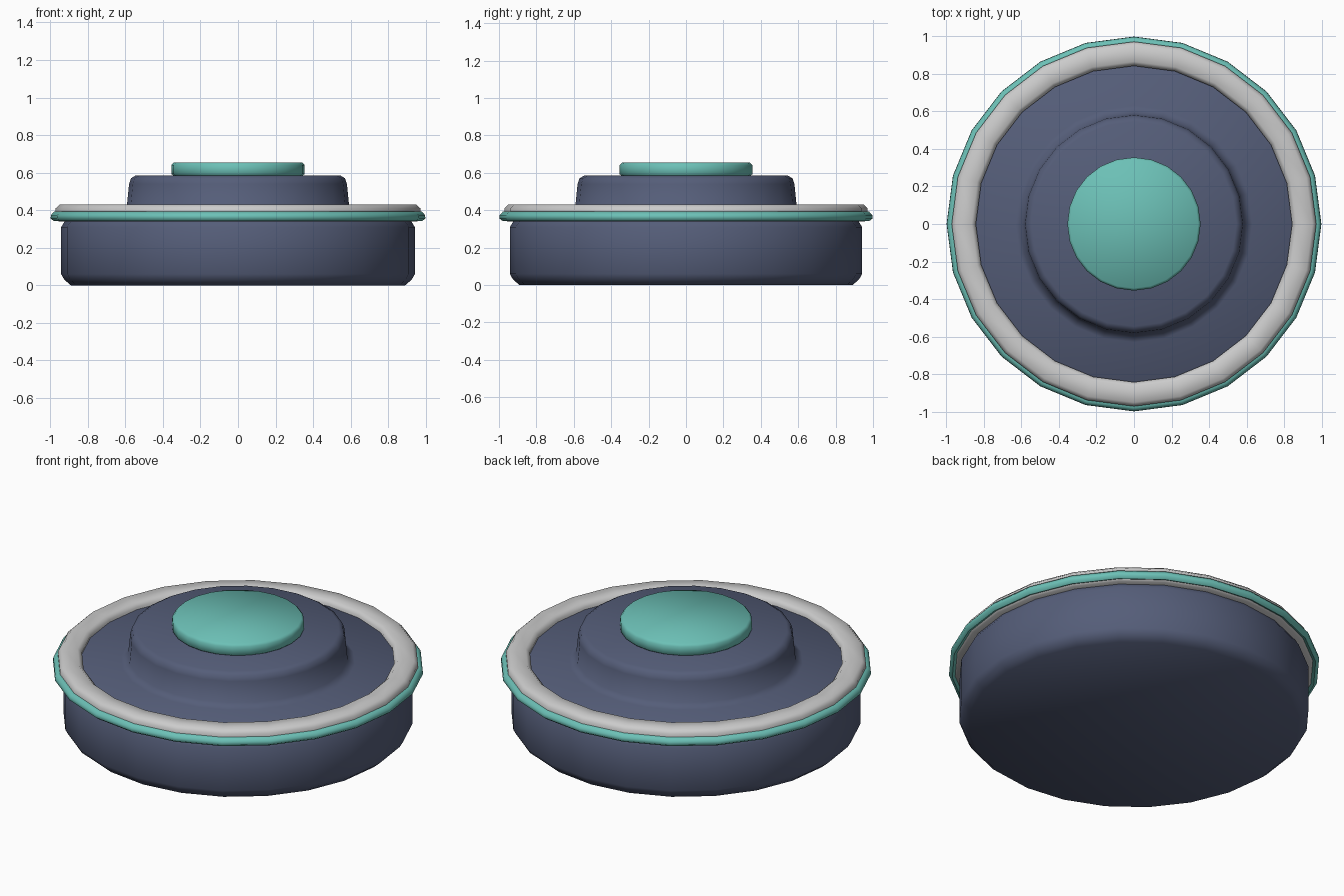
import bpy, math

if "Cube" in bpy.data.objects:
    bpy.data.objects.remove(bpy.data.objects["Cube"])

SIDES = 24


def material(name, color):
    m = bpy.data.materials.new(name)
    m.diffuse_color = (*color, 1)
    m.use_nodes = True
    m.node_tree.nodes["Principled BSDF"].inputs["Base Color"].default_value = m.diffuse_color
    return m


def lathe(name, profile, mat=None, ring=False, angle=60):
    """Spin (radius, z) points round z; a ring closes on itself, a solid is capped."""
    n = len(profile)
    verts, faces = [], []
    for i in range(SIDES):
        a = 2 * math.pi * i / SIDES
        verts += [(r * math.cos(a), r * math.sin(a), z) for r, z in profile]
    for i in range(SIDES):
        j = (i + 1) % SIDES
        for k in range(n if ring else n - 1):
            l = (k + 1) % n
            faces.append((i * n + k, j * n + k, j * n + l, i * n + l))
    if not ring:
        faces.append([i * n for i in reversed(range(SIDES))])
        faces.append([i * n + n - 1 for i in range(SIDES)])
    mesh = bpy.data.meshes.new(name)
    mesh.from_pydata(verts, [], faces)
    obj = bpy.data.objects.new(name, mesh)
    bpy.context.collection.objects.link(obj)
    if mat:
        mesh.materials.append(mat)
    bpy.ops.object.select_all(action='DESELECT')
    obj.select_set(True)
    bpy.context.view_layer.objects.active = obj
    bpy.ops.object.shade_smooth_by_angle(angle=math.radians(angle))
    return obj


navy = material("navy", (0.09, 0.11, 0.19))
teal = material("teal", (0.15, 0.53, 0.47))

# Body: drum, recessed deck and raised hub
lathe("body", [(0.89, 0.0), (0.925, 0.03), (0.942, 0.06), (0.942, 0.31),
               (0.92, 0.345), (0.86, 0.395), (0.63, 0.395), (0.592, 0.42),
               (0.58, 0.54), (0.57, 0.57), (0.545, 0.585)], navy)

# Rounded grey bezel around the deck
lathe("bezel_ring", [(0.85, 0.345), (0.955, 0.34), (0.971, 0.355), (0.971, 0.41),
                     (0.95, 0.43), (0.865, 0.43), (0.842, 0.41)], ring=True)

# Thin teal band round the bezel
lathe("accent_band", [(0.962, 0.35), (0.98, 0.342), (0.998, 0.356),
                      (0.996, 0.374), (0.98, 0.392), (0.962, 0.39)], teal, ring=True)

# Teal button on the hub
lathe("button", [(0.34, 0.58), (0.355, 0.593), (0.355, 0.64), (0.342, 0.655)], teal)
